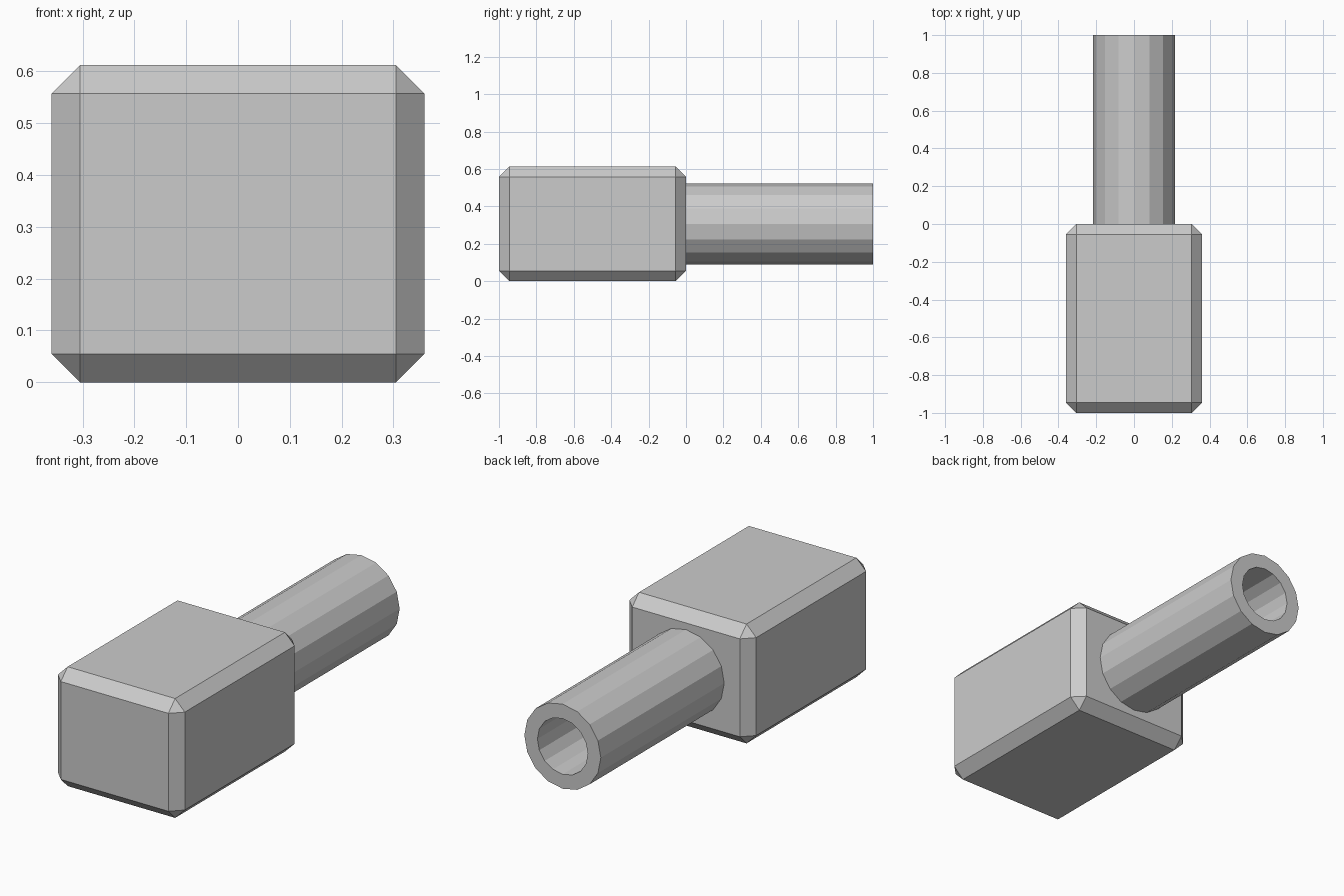
import bpy, bmesh, math
from mathutils import Matrix

if "Cube" in bpy.data.objects:
    bpy.data.objects.remove(bpy.data.objects["Cube"])

grey = bpy.data.materials.new("light grey")
grey.diffuse_color = (0.6, 0.6, 0.6, 1)
grey.use_nodes = True
grey.node_tree.nodes["Principled BSDF"].inputs["Base Color"].default_value = grey.diffuse_color

MID_Z = 0.306


def add_object(name, bm):
    bmesh.ops.recalc_face_normals(bm, faces=bm.faces)
    mesh = bpy.data.meshes.new(name)
    bm.to_mesh(mesh)
    bm.free()
    mesh.materials.append(grey)
    obj = bpy.data.objects.new(name, mesh)
    bpy.context.collection.objects.link(obj)
    return obj


# Chamfered block at the front
bm = bmesh.new()
bmesh.ops.create_cube(bm, size=1, matrix=Matrix.Translation((0, -0.5, MID_Z))
                      @ Matrix.Diagonal((0.72, 1.0, 2 * MID_Z, 1)))
bmesh.ops.bevel(bm, geom=bm.edges[:], offset=0.055, offset_type='OFFSET',
                segments=1, profile=0.5, affect='EDGES')
add_object("block", bm)

# Hollow 16-sided tube running back from the block
SIDES, OUTER, INNER = 16, 0.217, 0.143
bm = bmesh.new()
rings = []
for r, y in ((OUTER, 0), (OUTER, 1), (INNER, 1), (INNER, 0)):
    rings.append([bm.verts.new((r * math.cos(2 * math.pi * i / SIDES), y,
                                MID_Z + r * math.sin(2 * math.pi * i / SIDES)))
                  for i in range(SIDES)])
for k in range(4):
    a, b = rings[k], rings[(k + 1) % 4]
    for i in range(SIDES):
        j = (i + 1) % SIDES
        bm.faces.new((a[i], a[j], b[j], b[i]))
add_object("tube", bm)
